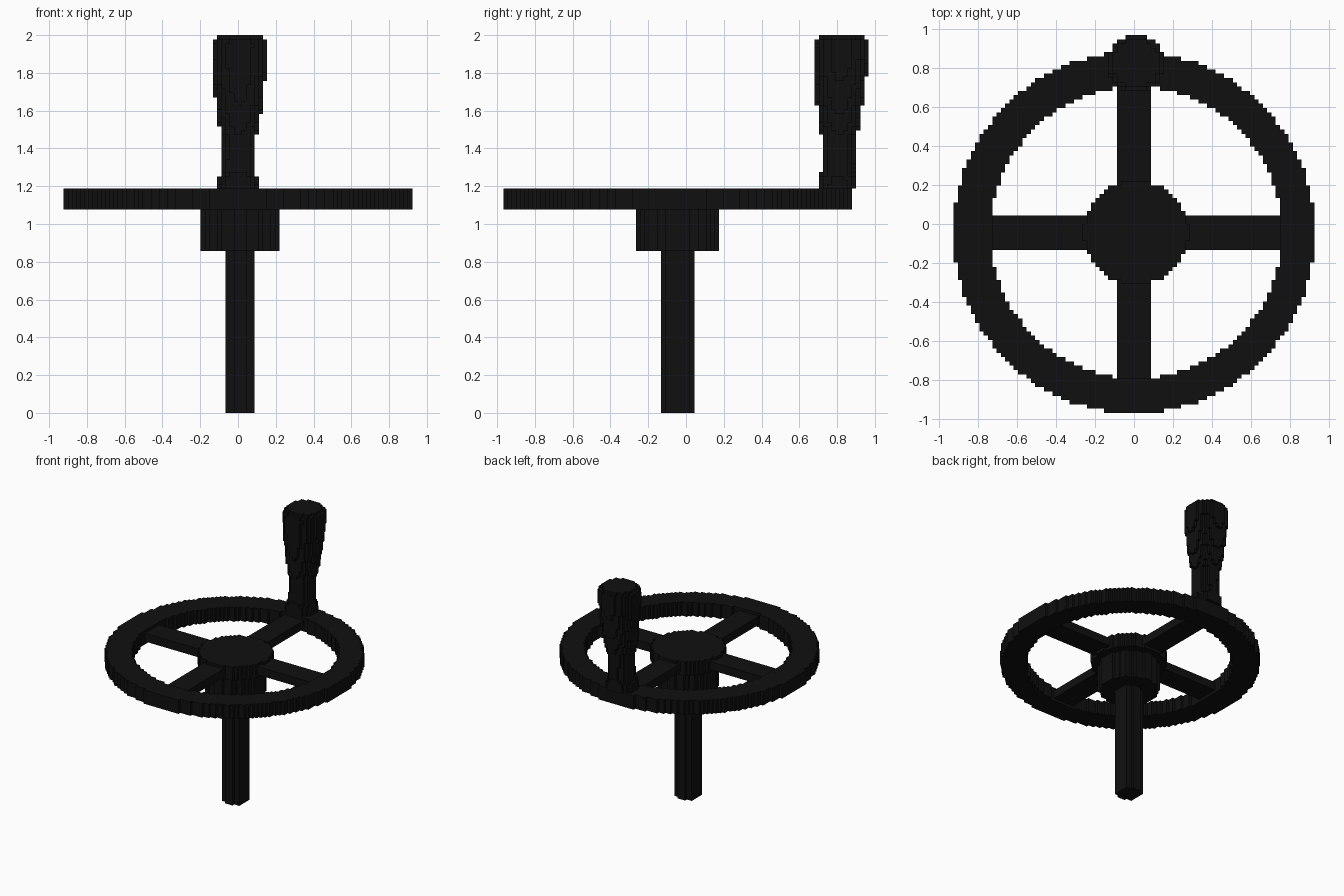
import bpy
import bmesh
import math

cube = bpy.data.objects.get("Cube")
if cube:
    bpy.data.objects.remove(cube)

V = 2 / 91            # block size; all part sizes below are counted in blocks
CX, CY = 0.5, -2.0    # axis of the wheel

black = bpy.data.materials.new("black")
black.use_nodes = True
COLOUR = (0.005, 0.005, 0.005, 1)
black.diffuse_color = COLOUR
black.node_tree.nodes["Principled BSDF"].inputs["Base Color"].default_value = COLOUR

# For each outward direction: the corners of that side of a block
SIDES = {
    (1, 0, 0): ((1, 0, 0), (1, 1, 0), (1, 1, 1), (1, 0, 1)),
    (-1, 0, 0): ((0, 0, 0), (0, 0, 1), (0, 1, 1), (0, 1, 0)),
    (0, 1, 0): ((0, 1, 0), (0, 1, 1), (1, 1, 1), (1, 1, 0)),
    (0, -1, 0): ((0, 0, 0), (1, 0, 0), (1, 0, 1), (0, 0, 1)),
    (0, 0, 1): ((0, 0, 1), (1, 0, 1), (1, 1, 1), (0, 1, 1)),
    (0, 0, -1): ((0, 0, 0), (0, 1, 0), (1, 1, 0), (1, 0, 0)),
}


def block_part(name, z0, z1, inside):
    """Stack blocks wherever inside(x, y, z) holds and keep the outer skin."""
    cells = {(i, j, k) for i in range(-45, 45) for j in range(-45, 45)
             for k in range(z0, z1) if inside(i + 0.5, j + 0.5, k + 0.5)}
    bm = bmesh.new()
    verts = {}

    def corner(p):
        if p not in verts:
            verts[p] = bm.verts.new([c * V for c in p])
        return verts[p]

    for i, j, k in sorted(cells):
        for (dx, dy, dz), quad in SIDES.items():
            if (i + dx, j + dy, k + dz) not in cells:
                bm.faces.new([corner((i + a, j + b, k + c)) for a, b, c in quad])
    mesh = bpy.data.meshes.new(name)
    bm.to_mesh(mesh)
    bm.free()
    mesh.materials.append(black)
    obj = bpy.data.objects.new(name, mesh)
    bpy.context.collection.objects.link(obj)
    return obj


def disc(x, y, r, cx=CX, cy=CY):
    return math.hypot(x - cx, y - cy) < r


# Shaft and stepped hub
block_part("shaft", 0, 39, lambda x, y, z: disc(x, y, 4.0))
block_part("hub", 39, 49, lambda x, y, z: disc(x, y, 9.6))
block_part("hub_flange", 49, 54, lambda x, y, z: disc(x, y, 12.1))

# Wheel rim
block_part("rim", 49, 54,
           lambda x, y, z: disc(x, y, 42.1, 0) and not disc(x, y, 33.9))

# Four spokes, slightly thinner than the rim
for name, ax, ay in (("left_spoke", 1, 0), ("right_spoke", -1, 0),
                     ("back_spoke", 0, 1), ("front_spoke", 0, -1)):
    def spoke(x, y, z):
        px, py = x, y - CY
        along, across = px * ax + py * ay, px * ay - py * ax
        return (along > 0 and abs(across) < 4
                and disc(x, y, 33.9) and not disc(x, y, 12.1))
    block_part(name, 50, 53, spoke)

# Flared grip: (height, radius) profile, leaning slightly outward
PROFILE = ((54, 5.0), (57, 4.8), (58, 4.1), (66, 4.1), (70, 5.0),
           (76, 5.8), (83, 6.5), (89.4, 6.7), (91, 5.2))


def grip(x, y, z):
    for (za, ra), (zb, rb) in zip(PROFILE, PROFILE[1:]):
        if za <= z <= zb:
            r = ra + (rb - ra) * (z - za) / (zb - za)
            lean = (z - 54) / 37
            return disc(x, y, r, 0.5 * lean, 36.5 + lean)
    return False


block_part("grip", 54, 91, grip)
